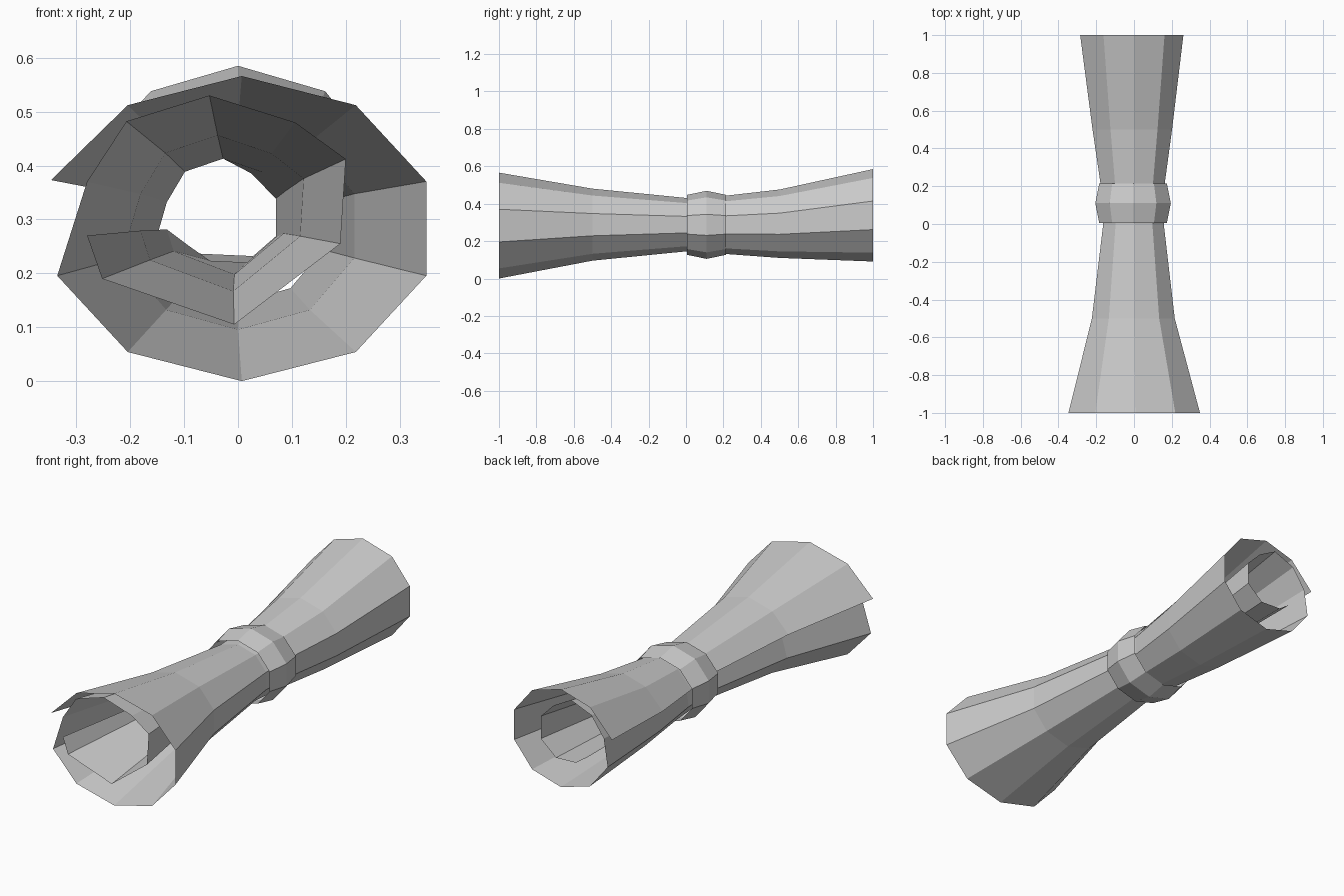
import bpy, bmesh
from math import sin, cos, radians

cube = bpy.data.objects.get("Cube")
if cube:
    bpy.data.objects.remove(cube, do_unlink=True)

paper = bpy.data.materials.new("light grey paper")
paper.use_nodes = True
paper.diffuse_color = (0.6, 0.6, 0.6, 1)
paper.node_tree.nodes["Principled BSDF"].inputs["Base Color"].default_value = (0.6, 0.6, 0.6, 1)


def decagon(center_x, center_z, radius_x, radius_z, first, count):
    """Corner points of a ten-sided turn, clockwise from the given angle."""
    angles = [radians(first - 36 * k) for k in range(count)]
    return [(center_x + radius_x * cos(a), center_z + radius_z * sin(a)) for a in angles]


def scaled(points, origin, center_z, scale_x, scale_z):
    """Shrink a rolled cross-section about its own centre."""
    ox, oz = origin
    return [((x - ox) * scale_x, center_z + (z - oz) * scale_z) for x, z in points]


def loft(name, rows, closed):
    """Skin a list of (y, cross-section) rows with flat quads."""
    bm = bmesh.new()
    rings = [[bm.verts.new((x, y, z)) for x, z in points] for y, points in rows]
    for a, b in zip(rings, rings[1:]):
        count = len(a)
        for i in range(count if closed else count - 1):
            j = (i + 1) % count
            bm.faces.new((a[i], a[j], b[j], b[i]))
    bmesh.ops.recalc_face_normals(bm, faces=bm.faces)
    mesh = bpy.data.meshes.new(name)
    bm.to_mesh(mesh)
    bm.free()
    mesh.materials.append(paper)
    obj = bpy.data.objects.new(name, mesh)
    bpy.context.collection.objects.link(obj)
    return obj


# Flared end sections: one loose outer turn, then the curled inner turn
front_center, back_center = (0.007, 0.283), (0, 0.338)
front = decagon(*front_center, 0.36, 0.283, 162, 10)
front[0] = (-0.347, 0.373)
front += [(-0.28, 0.37), (-0.207, 0.482), (-0.053, 0.53), (0.106, 0.48), (0.2, 0.412),
          (0.19, 0.255), (-0.007, 0.105), (-0.252, 0.19), (-0.28, 0.27)]
back = decagon(*back_center, 0.275, 0.247, 162, 10)
back[0] = (-0.285, 0.405)
back += [(-0.24, 0.4), (-0.17, 0.5), (-0.056, 0.546), (0.04, 0.494), (0.113, 0.42),
         (0.113, 0.306), (0.028, 0.232), (-0.084, 0.237), (-0.146, 0.28)]

# Rolled sheet, pinched at the waist
loft("rolled_sheet", [
    (-1, front),
    (-0.5, scaled(front, front_center, 0.288, 0.63, 0.68)),
    (0, scaled(front, front_center, 0.288, 0.46, 0.505)),
    (0.21, scaled(back, back_center, 0.287, 0.62, 0.63)),
    (0.5, scaled(back, back_center, 0.293, 0.77, 0.74)),
    (1, back),
], False)

# Tie band around the waist, bulging along its middle
loft("tie_band", [
    (y, decagon(-0.005, 0.287, rx, rz, 90, 10))
    for y, rx, rz in [(0.005, 0.188, 0.16), (0.11, 0.21, 0.182), (0.215, 0.188, 0.16)]
], True)
